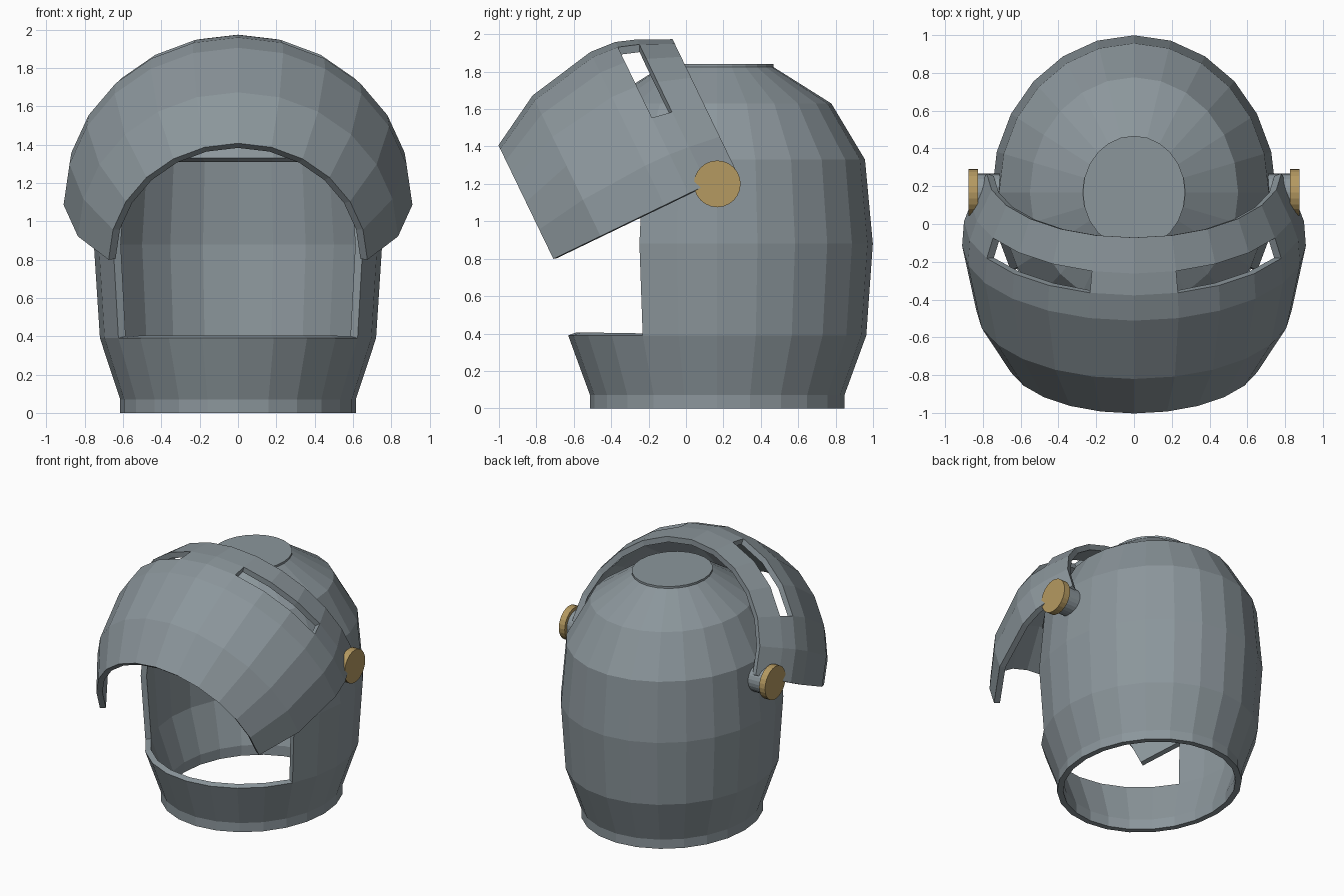
import bpy, bmesh, math

cube = bpy.data.objects.get("Cube")
if cube:
    bpy.data.objects.remove(cube, do_unlink=True)


def material(name, rgb):
    m = bpy.data.materials.new(name)
    m.use_nodes = True
    m.diffuse_color = (*rgb, 1)
    m.node_tree.nodes["Principled BSDF"].inputs["Base Color"].default_value = (*rgb, 1)
    return m


STEEL = material("steel grey", (0.26, 0.305, 0.33))
BRASS = material("brass", (0.46, 0.32, 0.12))
STEP = math.radians(15)
CENTRE_Y, PIVOT_Z = 0.167, 1.2


def add_object(name, bm, mat):
    mesh = bpy.data.meshes.new(name)
    bm.to_mesh(mesh)
    bm.free()
    mesh.materials.append(mat)
    ob = bpy.data.objects.new(name, mesh)
    bpy.context.collection.objects.link(ob)
    return ob


def turned_shell(name, profile, columns, is_hole, x_scale=1, capped=False):
    """Turn a (radius, height) profile about z, skip holes, thicken inwards."""
    bm = bmesh.new()
    full = columns == 24
    count = columns if full else columns + 1
    rings = [[bm.verts.new((x_scale * r * math.cos(j * STEP), r * math.sin(j * STEP), z))
              for j in range(count)] for r, z in profile]
    for i, (low, high) in enumerate(zip(rings, rings[1:])):
        for j in range(columns):
            if not is_hole(i, j):
                k = (j + 1) % count
                bm.faces.new((low[j], low[k], high[k], high[j]))
    if capped:
        bm.faces.new(rings[-1])
    ob = add_object(name, bm, STEEL)
    solid = ob.modifiers.new("thickness", "SOLIDIFY")
    solid.thickness = 0.042
    solid.offset = -1
    solid.use_even_offset = True
    return ob


# Helmet shell with the face opening in front
shell = turned_shell(
    "helmet_shell",
    [(0.68, 0), (0.68, 0.07), (0.797, 0.39), (0.832, 0.88), (0.79, 1.33),
     (0.61, 1.63), (0.3, 1.825), (0.3, 1.84)],
    24, lambda i, j: i in (2, 3) and 14 <= j < 22, x_scale=0.904, capped=True)
shell.location.y = CENTRE_Y

# Raised visor: half a turned shell with two eye slots
visor = turned_shell(
    "visor",
    [(0.78, -0.122), (0.862, 0.05), (0.9, 0.16), (0.91, 0.304),
     (0.835, 0.683), (0.675, 0.963)],
    12, lambda i, j: i == 1 and j in (2, 3, 4, 7, 8, 9))
visor.location = (0, 0.158, 1.218)
visor.rotation_euler.x = math.radians(115.8)


# Hinges on both sides
def disc(name, radius, inner, outer, side, mat):
    bm = bmesh.new()
    bmesh.ops.create_cone(bm, cap_ends=True, segments=24, radius1=radius,
                          radius2=radius, depth=outer - inner)
    ob = add_object(name, bm, mat)
    ob.rotation_euler.y = math.pi / 2
    ob.location = (side * (inner + outer) / 2, CENTRE_Y, PIVOT_Z)


for side, label in ((1, "left"), (-1, "right")):
    disc(label + "_hinge_pin", 0.1, 0.69, 0.825, side, STEEL)
    disc(label + "_hinge_cap", 0.125, 0.825, 0.875, side, BRASS)
